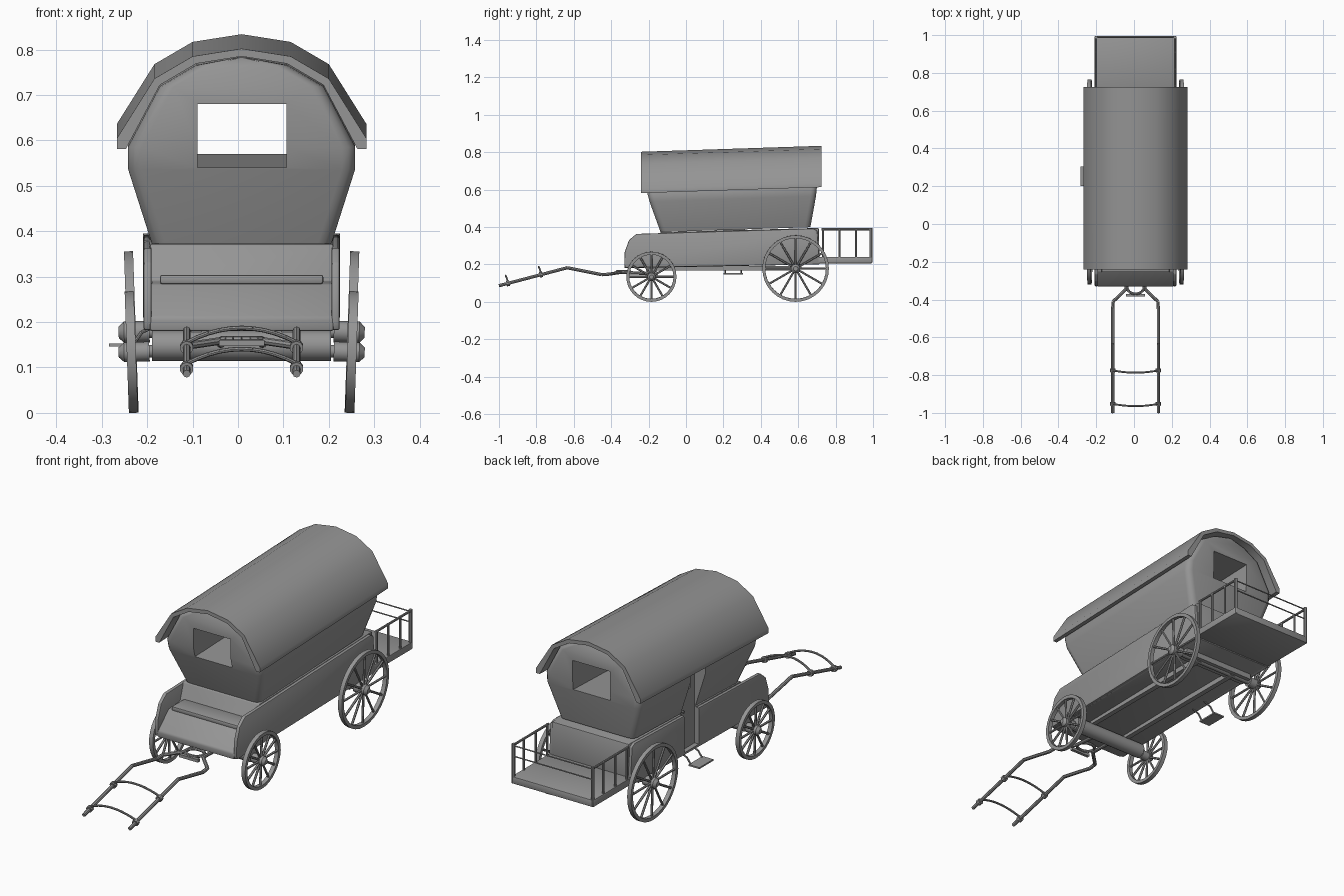
import bpy, bmesh
from math import sin, cos, pi, radians, atan
from mathutils import Vector, Matrix

cube = bpy.data.objects.get("Cube")
if cube:
    bpy.data.objects.remove(cube)

grey = bpy.data.materials.new("weathered_grey")
grey.use_nodes = True
tone = (0.3, 0.3, 0.3, 1)
grey.diffuse_color = tone
grey.node_tree.nodes["Principled BSDF"].inputs["Base Color"].default_value = tone

parts = []
SLOPE = 0.033


def finish(name, bm, smooth=35):
    bmesh.ops.recalc_face_normals(bm, faces=bm.faces)
    me = bpy.data.meshes.new(name)
    bm.to_mesh(me)
    bm.free()
    ob = bpy.data.objects.new(name, me)
    bpy.context.collection.objects.link(ob)
    me.materials.append(grey)
    parts.append((ob, smooth))
    return ob


def lean(z, y):
    """The whole wagon body rises gently towards the back."""
    return z + SLOPE * (y - 0.24)


def prism(name, pts, a, b, axis="x", slope=False):
    bm = bmesh.new()
    ends = []
    for t in (a, b):
        ring = [(t, p, q) if axis == "x" else (p, t, q) for p, q in pts]
        ends.append([bm.verts.new((x, y, lean(z, y) if slope else z)) for x, y, z in ring])
    bm.faces.new(ends[0])
    bm.faces.new(ends[1])
    for i in range(len(pts)):
        j = (i + 1) % len(pts)
        bm.faces.new((ends[0][i], ends[0][j], ends[1][j], ends[1][i]))
    return finish(name, bm)


def box(name, lo, hi, tilt=0):
    lo, hi = Vector(lo), Vector(hi)
    bm = bmesh.new()
    bmesh.ops.create_cube(bm, size=1)
    m = Matrix.Translation((lo + hi) / 2) @ Matrix.Rotation(tilt, 4, "X")
    bm.transform(m @ Matrix.Diagonal((*(hi - lo), 1)))
    return finish(name, bm)


def rod(bm, a, b, r, r2=None, sides=10):
    a, b = Vector(a), Vector(b)
    d = b - a
    m = Matrix.Translation((a + b) / 2) @ d.to_track_quat("Z", "Y").to_matrix().to_4x4()
    bmesh.ops.create_cone(bm, cap_ends=True, segments=sides, radius1=r,
                          radius2=r if r2 is None else r2, depth=d.length, matrix=m)


def rods(name, paths, r, sides=8):
    bm = bmesh.new()
    for path in paths:
        for a, b in zip(path, path[1:]):
            rod(bm, a, b, r, sides=sides)
    return finish(name, bm)


def cut(ob, lo, hi, tilt=0):
    cutter = box("cutter", lo, hi, tilt)
    cutter.hide_render = True
    mod = ob.modifiers.new("cut", "BOOLEAN")
    mod.object, mod.operation, mod.solver = cutter, "DIFFERENCE", "EXACT"
    bpy.context.view_layer.objects.active = ob
    bpy.ops.object.modifier_apply(modifier=mod.name)
    parts.pop()
    bpy.data.objects.remove(cutter)


def bevel(ob, width, segments=2):
    mod = ob.modifiers.new("bevel", "BEVEL")
    mod.width, mod.segments = width, segments
    bpy.context.view_layer.objects.active = ob
    bpy.ops.object.modifier_apply(modifier=mod.name)


def mirrored(half):
    return half + [(-x, z) for x, z in reversed(half) if x]


# Arched roof with open ends
outer = [(0.275, 0.597), (0.275, 0.62), (0.192, 0.752), (0.108, 0.801), (0, 0.818)]
inner = [(0.255, 0.597), (0.18, 0.738), (0.1, 0.785), (0, 0.801)]
arch = mirrored(outer)
arch += [(-x, z) for x, z in inner] + [(x, z) for x, z in reversed(inner[:-1])]
prism("roof", arch, -0.24, 0.725, "y", True)

# Hollow cabin flaring out from the waist, with rounded corners
LEVELS = [(0.198, 0.385, -0.136, 0.665), (0.25, 0.55, -0.195, 0.695), (0.25, 0.6, -0.208, 0.7),
          (0.18, 0.733, -0.208, 0.7), (0.1, 0.78, -0.208, 0.7), (0.01, 0.797, -0.208, 0.7)]
bm = bmesh.new()
for wall in (0, 0.008):
    rings = []
    for k, (w, z, front, back) in enumerate(LEVELS):
        w, front, back = max(w - wall, 0.004), front + wall, back - wall
        z += wall if k == 0 else -wall
        r = min(0.03, w * 0.6)
        ring = []
        for c, (sx, y) in enumerate(((1, back), (-1, back), (-1, front), (1, front))):
            sy = 1 if c < 2 else -1
            for s in range(4):
                t = pi / 2 * (c + s / 3)
                px, py = sx * (w - r) + r * cos(t), y - sy * r + r * sin(t)
                ring.append(bm.verts.new((px, py, lean(z, py))))
        rings.append(ring)
    for lower, upper in zip(rings, rings[1:]):
        for i in range(16):
            j = (i + 1) % 16
            bm.faces.new((lower[i], lower[j], upper[j], upper[i]))
    bm.faces.new(rings[0])
    bm.faces.new(rings[-1])
cabin = finish("cabin", bm, 40)
cut(cabin, (-0.097, -0.5, 0.555), (0.099, 1, 0.695), atan(SLOPE))

# Lower body: tub with stepped driver's front, and rounded side panels
tub = prism("lower_body", [(-0.33, 0.18), (-0.33, 0.21), (-0.25, 0.285), (-0.165, 0.29),
                           (-0.138, 0.372), (0.71, 0.395), (0.715, 0.2)], -0.203, 0.203)
bevel(tub, 0.006)
SIDE = [(-0.325, 0.182), (-0.33, 0.2), (-0.328, 0.265), (-0.305, 0.33), (-0.265, 0.363),
        (0.68, 0.392), (0.702, 0.38), (0.715, 0.2)]
sides = {}
for label, s in (("left", 1), ("right", -1)):
    sides[label] = prism(label + "_side_panel", SIDE, s * 0.198, s * 0.216)
    bevel(sides[label], 0.005)
seat = box("driver_seat", (-0.18, -0.255, 0.284), (0.18, -0.16, 0.304))
bevel(seat, 0.005)

# Recessed side door with cheeks, window, handle
DOOR = (0.2, 0.31)
for ob in (cabin, tub, sides["right"]):
    cut(ob, (-0.4, DOOR[0], 0.205), (-0.186, DOOR[1], 0.597))
cheek = [(-0.184, 0.385), (-0.197, 0.385), (-0.248, 0.55), (-0.248, 0.597), (-0.184, 0.597)]
prism("door_cheek_front", cheek, DOOR[0] - 0.005, DOOR[0], "y")
prism("door_cheek_back", cheek, DOOR[1], DOOR[1] + 0.005, "y")
door = box("door", (-0.193, DOOR[0], 0.205), (-0.18, DOOR[1], 0.6))
cut(door, (-0.3, 0.23, 0.48), (-0.1, 0.28, 0.515))
rods("door_handle", [[(-0.19, 0.295, 0.39), (-0.205, 0.295, 0.39)]], 0.006)

# Hanging step under the door
box("step", (-0.292, 0.2, 0.146), (-0.235, 0.305, 0.153))
rods("step_hangers", [[(-0.17, y, 0.2), (-0.22, y, 0.178), (-0.24, y, 0.15)]
                      for y in (0.21, 0.295)], 0.004)

# Rear platform and railing
platform = box("rear_platform", (-0.216, 0.7, 0.206), (0.216, 0.995, 0.24))
bevel(platform, 0.004)
rails = []
for s in (-1, 1):
    x = s * 0.209
    rails += [[(x, y, 0.23), (x, y, 0.392)] for y in (0.733, 0.82, 0.91, 0.988)]
    rails.append([(x, 0.725, 0.388), (x, 0.992, 0.388)])
rods("platform_railing", rails, 0.0055)
rods("corner_posts", [[(s * 0.209, 0.988, 0.21), (s * 0.209, 0.988, 0.395)] for s in (-1, 1)], 0.008)
rods("rear_bars", [[(-0.209, 0.988, z), (0.209, 0.988, z)] for z in (0.335, 0.385)], 0.003)


# Spoked wheels with slight outward lean
def wheel(name, s, y, r, spokes):
    bm = bmesh.new()
    steps, half, rim = 32, 0.01, 0.016
    section = [(-half, r), (half, r), (half, r - rim), (-half, r - rim)]
    loops = []
    for i in range(steps):
        t = 2 * pi * i / steps
        loops.append([bm.verts.new((x, q * sin(t), q * cos(t))) for x, q in section])
    for i in range(steps):
        a, b = loops[i], loops[(i + 1) % steps]
        for k in range(4):
            m = (k + 1) % 4
            bm.faces.new((a[k], a[m], b[m], b[k]))
    for i in range(spokes):
        t = 2 * pi * i / spokes
        rod(bm, (0, 0, 0), (0, (r - 0.01) * sin(t), (r - 0.01) * cos(t)), 0.0055, sides=6)
    hub = 0.05 * r + 0.015
    rod(bm, (-0.04 * s, 0, 0), (0.016 * s, 0, 0), hub, sides=14)
    rod(bm, (0.016 * s, 0, 0), (0.028 * s, 0, 0), hub, hub * 0.5, sides=14)
    bm.transform(Matrix.Translation((s * 0.243, y, r)) @ Matrix.Rotation(s * radians(2), 4, "Y"))
    return finish(name, bm)


for label, s in (("left", 1), ("right", -1)):
    wheel("rear_wheel_" + label, s, 0.586, 0.178, 12)
    wheel("front_wheel_" + label, s, -0.185, 0.134, 12)

# Axles and underframe
rods("front_bolster", [[(-0.197, -0.185, 0.148), (0.197, -0.185, 0.148)]], 0.034, 16)
rods("axles", [[(-0.24, y, z), (0.24, y, z)] for y, z in ((-0.185, 0.136), (0.586, 0.179))], 0.014, 12)
box("rear_axle_block", (-0.19, 0.555, 0.172), (0.19, 0.617, 0.208))
for label, s in (("left", 1), ("right", -1)):
    box("underframe_beam_" + label, (s * 0.1 - 0.012, -0.2, 0.168), (s * 0.1 + 0.012, 0.6, 0.192))

# Draught shafts, arched crossbars, collars and turning bracket
shafts, arches, collars = [], [], []
for s in (-1, 1):
    shafts.append([(s * 0.121, -1, 0.086), (s * 0.121, -0.635, 0.182), (s * 0.121, -0.45, 0.145),
                   (s * 0.118, -0.41, 0.148), (s * 0.05, -0.345, 0.158), (s * 0.045, -0.19, 0.15)])
for y in (-0.775, -0.952):
    z = 0.086 + (y + 1) * 0.263
    arches.append([(0.121 * t / 5, y - 0.012 * (1 - (t / 5) ** 2), z + 0.01 + 0.032 * (1 - (t / 5) ** 2))
                   for t in range(-5, 6)])
    collars += [[(s * 0.121, y - 0.008, z - 0.002), (s * 0.121, y + 0.008, z + 0.002)] for s in (-1, 1)]
rods("shafts", shafts, 0.0085)
rods("shaft_crossbars", arches, 0.005)
rods("shaft_collars", collars, 0.015, 10)
box("turning_bracket", (-0.05, -0.385, 0.147), (0.05, -0.37, 0.161))
ring = [(0.045 * cos(t * pi / 8), -0.335 + 0.035 * sin(t * pi / 8), 0.162) for t in range(17)]
rods("turning_ring", [ring], 0.007)

# Shading and final centring
for ob, angle in parts:
    bpy.ops.object.select_all(action="DESELECT")
    ob.select_set(True)
    bpy.context.view_layer.objects.active = ob
    bpy.ops.object.shade_smooth_by_angle(angle=radians(angle))
    ob.location.x += 0.008
